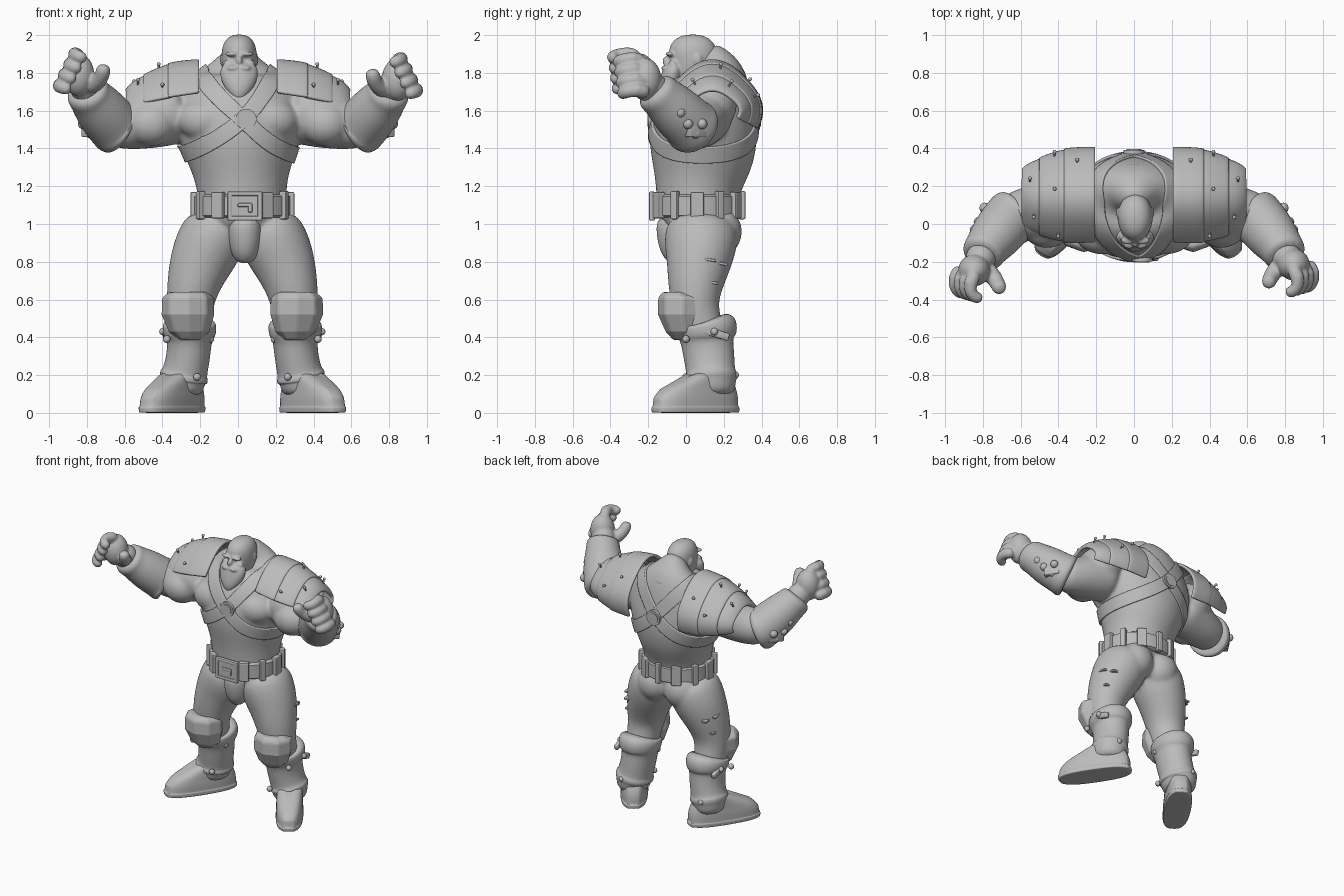
import bpy, bmesh, math
from mathutils import Vector, Matrix

if "Cube" in bpy.data.objects:
    bpy.data.objects.remove(bpy.data.objects["Cube"])

grey = bpy.data.materials.new("plain_grey")
grey.use_nodes = True
grey.diffuse_color = (0.5, 0.5, 0.5, 1)
grey.node_tree.nodes["Principled BSDF"].inputs["Base Color"].default_value = (0.5, 0.5, 0.5, 1)


def make(name, bm, mods=(), flat=False):
    """Turn a bmesh into an object with a list of (type, settings) modifiers."""
    bmesh.ops.recalc_face_normals(bm, faces=bm.faces[:])
    me = bpy.data.meshes.new(name)
    bm.to_mesh(me)
    bm.free()
    me.materials.append(grey)
    for p in me.polygons:
        p.use_smooth = not flat
    if not flat and not mods:
        me.set_sharp_from_angle(angle=math.radians(35))
    ob = bpy.data.objects.new(name, me)
    bpy.context.scene.collection.objects.link(ob)
    for kind, settings in mods:
        m = ob.modifiers.new(kind.title(), kind)
        for key, val in settings.items():
            setattr(m, key, val)
    return ob


def subsurf(n=2):
    return ("SUBSURF", dict(levels=n, render_levels=n))


def fused(voxel, smooth):
    return [subsurf(), ("REMESH", dict(mode='VOXEL', voxel_size=voxel, use_smooth_shade=True)),
            ("SMOOTH", dict(factor=0.5, iterations=smooth))]


BEVEL = [("BEVEL", dict(width=0.008, segments=2))]


def loft(bm, rings, ref=(1, 0, 0), n=16, flat=False, e=2.0):
    """Closed tube through rings of (x, y, z, radius along ref, other radius); e above 2 squares it."""
    def power(c):
        return math.copysign(abs(c) ** (2 / e), c)
    pts = [Vector(r[:3]) for r in rings]
    loops = []
    for i, (p, r) in enumerate(zip(pts, rings)):
        t = pts[min(i + 1, len(pts) - 1)] - pts[max(i - 1, 0)]
        t = Vector((0, 0, 1)) if flat else t.normalized()
        u = Vector(ref)
        u = (u - t * u.dot(t)).normalized()
        v = t.cross(u)
        angles = [2 * math.pi * k / n for k in range(n)]
        loops.append([bm.verts.new(p + u * r[3] * power(math.cos(a)) + v * r[-1] * power(math.sin(a)))
                      for a in angles])
    for a, b in zip(loops, loops[1:]):
        for k in range(n):
            bm.faces.new((a[k], a[(k + 1) % n], b[(k + 1) % n], b[k]))
    bm.faces.new(loops[0])
    bm.faces.new(loops[-1])


def ball(bm, loc, size):
    m = Matrix.Translation(loc) @ Matrix.Diagonal((*size, 1))
    bmesh.ops.create_uvsphere(bm, u_segments=12, v_segments=8, radius=1, matrix=m)


def box(bm, loc, size, rot=0, axis='Z'):
    m = Matrix.Translation(loc) @ Matrix.Rotation(rot, 4, axis) @ Matrix.Diagonal((*size, 1))
    bmesh.ops.create_cube(bm, size=1, matrix=m)


MID = 0.023  # sideways shift of the hips and legs

# Body: torso, arms and legs fused into one skin
bm = bmesh.new()
loft(bm, [(.025, .08, .95, .2, .18), (.025, .06, 1.08, .24, .22), (.02, .065, 1.2, .24, .23),
          (.015, .085, 1.32, .28, .275), (.01, .09, 1.45, .335, .295), (0, .1, 1.58, .36, .285),
          (0, .135, 1.68, .34, .24), (0, .16, 1.76, .28, .19), (0, .165, 1.82, .19, .14),
          (0, .13, 1.87, .1, .1), (0, .09, 1.9, .07, .08)])
for s in (-1, 1):
    ball(bm, (s * .16, -.045, 1.55), (.17, .125, .12))
    ball(bm, (s * .4, .11, 1.63), (.165, .17, .155))
    ball(bm, (s * .46, -.015, 1.53), (.14, .12, .12))
    ball(bm, (s * .11 + MID, .165, .96), (.14, .14, .14))
    loft(bm, [(s * .28, .1, 1.61, .18, .18), (s * .42, .07, 1.57, .17, .17), (s * .52, .06, 1.54, .155, .15),
              (s * .6, .05, 1.52, .135, .13), (s * .69, .03, 1.53, .12, .12)], ref=(0, 1, 0))
    loft(bm, [(s * x + MID, y, z, a, b) for x, y, z, a, b in [
        (.12, .09, 1.04, .15, .18), (.16, .08, .92, .19, .205), (.22, .07, .8, .172, .177),
        (.26, .05, .68, .145, .15), (.28, .045, .56, .125, .125), (.28, .08, .45, .11, .12),
        (.3, .12, .25, .1, .11)]])
body = make("body", bm, fused(.013, 6))

# Head with face and beard
bm = bmesh.new()
loft(bm, [(.006, y, z, a, b) for y, z, a, b in [
    (.05, 1.72, .07, .08), (.035, 1.8, .09, .11), (.035, 1.87, .096, .13), (.037, 1.93, .095, .132),
    (.04, 1.98, .073, .1), (.04, 2.004, .03, .04)]])
loft(bm, [(.006, -.05, 1.86, .088, .045), (.006, -.07, 1.8, .108, .06), (.006, -.09, 1.74, .09, .055),
          (.006, -.11, 1.69, .055, .045), (.006, -.12, 1.65, .018, .018)])
ball(bm, (.006, -.1, 1.862), (.019, .026, .028))
for s in (-1, 1):
    ball(bm, (.006 + s * .038, -.085, 1.9), (.042, .024, .013))
    ball(bm, (.006 + s * .03, -.11, 1.825), (.036, .022, .016))
    ball(bm, (.006 + s * .09, .06, 1.87), (.012, .026, .034))
    ball(bm, (.006 + s * .055, -.068, 1.85), (.03, .025, .02))
make("head", bm, fused(.007, 2))

# Raised collar around the neck, dipping at the front
bm = bmesh.new()
N = 24
hoops = [[bm.verts.new((k * math.sin(a), .1 - k * 1.1 * math.cos(a), h - .07 * math.cos(a)))
          for k, h in ((.2, 1.705), (.165, 1.765), (.145, 1.785))] for a in [2 * math.pi * i / N for i in range(N)]]
for i in range(N):
    a, b = hoops[i], hoops[(i + 1) % N]
    for j in range(2):
        bm.faces.new((a[j], b[j], b[j + 1], a[j + 1]))
make("collar", bm, [("SOLIDIFY", dict(thickness=.025, offset=0)), subsurf(1)])

# Crossed straps wrapped over the torso, with a disc front and back
PATH = [(.22, .1, 1.84), (.14, -.1, 1.69), (.04, -.24, 1.555), (-.19, -.2, 1.4), (-.35, .06, 1.35),
        (-.2, .34, 1.4), (0, .42, 1.56), (.15, .32, 1.74)]
for s, side in ((1, "left"), (-1, "right")):
    bm = bmesh.new()
    pts = [Vector((x if s > 0 or abs(x) < .1 else -x, y, z)) for x, y, z in PATH]
    pairs = []
    for i, p in enumerate(pts):
        t = (pts[(i + 1) % len(pts)] - pts[i - 1]).normalized()
        out = (p - Vector((0, .08, 1.55))).normalized()
        w = t.cross(out).normalized() * .046
        pairs.append((bm.verts.new(p - w), bm.verts.new(p + w)))
    for a, b in zip(pairs, pairs[1:] + pairs[:1]):
        bm.faces.new((a[0], a[1], b[1], b[0]))
    make(side + "_strap", bm, [subsurf(4), ("SHRINKWRAP", dict(
        target=body, wrap_method='NEAREST_SURFACEPOINT', wrap_mode='ABOVE_SURFACE', offset=.004)),
        ("SOLIDIFY", dict(thickness=.018, offset=0))])
bm = bmesh.new()
for x, y in ((.043, -.182), (0, .375)):
    for r, d in ((.055, .035), (.04, .045)):
        m = Matrix.Translation((x, y, 1.555)) @ Matrix.Rotation(math.pi / 2, 4, 'X')
        bmesh.ops.create_cone(bm, cap_ends=True, segments=24, radius1=r, radius2=r, depth=d, matrix=m)
make("strap_discs", bm)

# Belt, pouches and buckle
bm = bmesh.new()
loft(bm, [(MID, .06, z, a, a - .02) for z, a in ((1.035, .24), (1.045, .255), (1.145, .255), (1.155, .24))], n=40)
make("belt", bm)
bm = bmesh.new()
for i in range(1, 12):
    a = 2 * math.pi * i / 12
    loc = (MID + .255 * math.sin(a), .06 - .235 * math.cos(a), 1.1)
    box(bm, loc, (.07 if i % 2 else .04, .04, .14 if i % 2 else .15), a)
make("belt_pouches", bm, BEVEL, flat=True)
bm = bmesh.new()
box(bm, (.037, -.172, 1.095), (.16, .03, .13))
for d in (-1, 1):
    box(bm, (.037 + d * .08, -.18, 1.095), (.025, .03, .155))
    box(bm, (.037, -.18, 1.095 + d * .065), (.185, .03, .025))
box(bm, (.037, -.185, 1.1), (.08, .02, .022))
box(bm, (.065, -.185, 1.085), (.022, .02, .05))
make("buckle", bm, BEVEL, flat=True)
bm = bmesh.new()
loft(bm, [(.036, -.06, 1.05, .09, .1), (.036, -.06, .95, .092, .1), (.036, -.05, .86, .08, .09),
          (.036, -.02, .8, .05, .06)])
make("loin_guard", bm, [subsurf()])

# Shoulder armour shape: distance out, depth radius, height radius
SHAPE = [(.2, .245, .25), (.35, .24, .235), (.42, .225, .212), (.55, .175, .15), (.62, .12, .07)]


def shoulder_point(s, x, a, grow=0.0):
    i = max(k for k in range(4) if SHAPE[k][0] <= x)
    (x0, d0, h0), (x1, d1, h1) = SHAPE[i], SHAPE[i + 1]
    f = (x - x0) / (x1 - x0)
    squash = 1 - .09 * math.sin(2 * a) ** 2
    depth, height = ((p + (q - p) * f) * squash + grow for p, q in ((d0, d1), (h0, h1)))
    return Vector((s * x, .14 - math.cos(a) * depth, 1.6 + math.sin(a) * height))


for s, side in ((1, "left"), (-1, "right")):
    # Three overlapping shoulder plates, the front edge dropping away from the neck
    for n, (x0, x1, grow) in enumerate([(.205, .37, .015), (.35, .5, .008), (.48, .59, 0)]):
        bm = bmesh.new()
        cols = []
        for j in range(4):
            x = x0 + (x1 - x0) * j / 3
            start = 22 - 30 * (x - .2)
            cols.append([bm.verts.new(shoulder_point(s, x, math.radians(start + (202 - start) * k / 18), grow))
                         for k in range(19)])
        for a, b in zip(cols, cols[1:]):
            for k in range(18):
                bm.faces.new((a[k], a[k + 1], b[k + 1], b[k]))
        make(f"{side}_shoulder_plate_{n + 1}", bm, [("SOLIDIFY", dict(thickness=.024, offset=0)),
                                                  ("BEVEL", dict(width=.005, segments=1)), subsurf(1)])
    # Bent pins stuck in the shoulder armour
    bm = bmesh.new()
    for x, deg in ((.3, 140), (.4, 35), (.42, 100), (.42, 160), (.53, 60), (.55, 120)):
        p, q = (shoulder_point(s, x, math.radians(deg), g) for g in (0, .04))
        loft(bm, [(*p, .006, .006), (*q, .006, .006)], n=6)
        ball(bm, q, (.01, .01, .01))
    make(side + "_shoulder_pins", bm)

    # Forearm cuff with a thick rim
    bm = bmesh.new()
    loft(bm, [(s * x, y, z, r, r) for x, y, z, r in [
        (.625, .045, 1.505, .125), (.629, .043, 1.507, .152), (.657, .026, 1.522, .155), (.662, .022, 1.527, .146),
        (.73, -.06, 1.605, .142), (.783, -.13, 1.675, .116), (.795, -.15, 1.69, .119),
        (.81, -.18, 1.725, .1)]])
    make(side + "_forearm_cuff", bm, [subsurf()])
    bm = bmesh.new()
    for x, y, z in ((.78, .05, 1.48), (.82, .01, 1.53), (.79, .085, 1.53), (.84, -.03, 1.59)):
        ball(bm, (s * x, y, z), (.028, .028, .028))
    box(bm, (s * .78, .05, 1.52), (.05, .11, .12), s * .6)
    make(side + "_elbow_studs", bm, BEVEL)

    # Hand with half closed fingers; the right one is held a little higher
    bm = bmesh.new()
    up, fwd = (.025, -.03) if s < 0 else (0, 0)
    ball(bm, (s * .845, -.215 + fwd, 1.765 + up), (.09, .09, .115))
    ball(bm, (s * .81, -.18, 1.725), (.085, .085, .085))
    for k in range(4):
        bx, by, bz = .835 + .027 * k, -.22 + .008 * k, 1.86 - .055 * k
        path = [(0, 0, 0), (.025, -.05, .015), (.035, -.1, .012), (.01, -.14, 0), (-.035, -.145, -.01)]
        loft(bm, [(s * (bx + x), by + y + fwd, bz + z + up, r, r)
                  for (x, y, z), r in zip(path, (.036, .041, .037, .037, .028))], ref=(0, 0, 1), n=10)
        ball(bm, (s * (bx + .028), by - .06 + fwd, bz + .017 + up), (.038, .036, .034))
    loft(bm, [(s * x, y + fwd, z + up, r, r) for x, y, z, r in [
        (.8, -.19, 1.7, .05), (.75, -.24, 1.72, .05), (.72, -.285, 1.755, .042), (.712, -.31, 1.795, .042),
        (.708, -.315, 1.82, .025)]], n=10)
    make(side + "_hand", bm, fused(.0085, 2))

    def leg(rows):
        return [(s * x + MID, *rest) for x, *rest in rows]

    # Boot shaft with cuff and ankle strap
    bm = bmesh.new()
    loft(bm, leg([(.28, .105, .485, .115, .13), (.28, .108, .48, .15, .172), (.28, .11, .4, .142, .16),
                  (.28, .11, .39, .12, .14), (.285, .122, .3, .118, .138), (.305, .132, .21, .12, .13),
                  (.307, .132, .205, .132, .142), (.312, .135, .175, .132, .142), (.315, .135, .17, .118, .13),
                  (.32, .135, .08, .11, .125)]))
    make(side + "_boot_shaft", bm, [subsurf()])
    # Boot foot with a squared sole
    bm = bmesh.new()
    toe = (s * .55, -.83, 0)
    loft(bm, leg([(.372, .05, 0, .262, .094), (.372, .05, .03, .266, .097), (.372, .05, .034, .256, .092),
                  (.37, .052, .08, .254, .094), (.362, .064, .125, .228, .09), (.345, .09, .165, .175, .09),
                  (.322, .125, .21, .12, .09)]), ref=toe, n=20, flat=True, e=2.7)
    make(side + "_boot_foot", bm, [("BEVEL", dict(width=.004, segments=1)), subsurf()])
    bm = bmesh.new()
    for x, y, z in ((.4, .0, .39), (.17, .06, .39), (.415, .06, .19), (.24, .0, .19), (.42, .15, .43), (.33, .26, .2)):
        ball(bm, (s * x + MID, y, z), (.02, .02, .02))
    box(bm, (s * .405 + MID, .16, .42), (.03, .14, .04), -.3, 'X')
    make(side + "_boot_studs", bm, BEVEL)

    # Faceted knee guard wrapping back around the joint
    bm = bmesh.new()
    loft(bm, leg([(.285, -.05, .64, .105, .075), (.288, -.02, .61, .14, .13), (.288, -.025, .52, .142, .125),
                  (.282, -.01, .43, .11, .1), (.278, 0, .385, .06, .07)]), n=8, flat=True)
    make(side + "_knee_guard", bm, [("BEVEL", dict(width=.012, segments=2))], flat=True)

    # Stitches on the outer thigh
    bm = bmesh.new()
    for x, y, z in ((.36, .13, .81), (.323, .19, .79), (.35, .14, .69)):
        box(bm, (s * x + MID, y, z), (.04, .06, .014), -.15, 'X')
    make(side + "_thigh_stitches", bm, [("BEVEL", dict(width=.004, segments=2))], flat=True)
